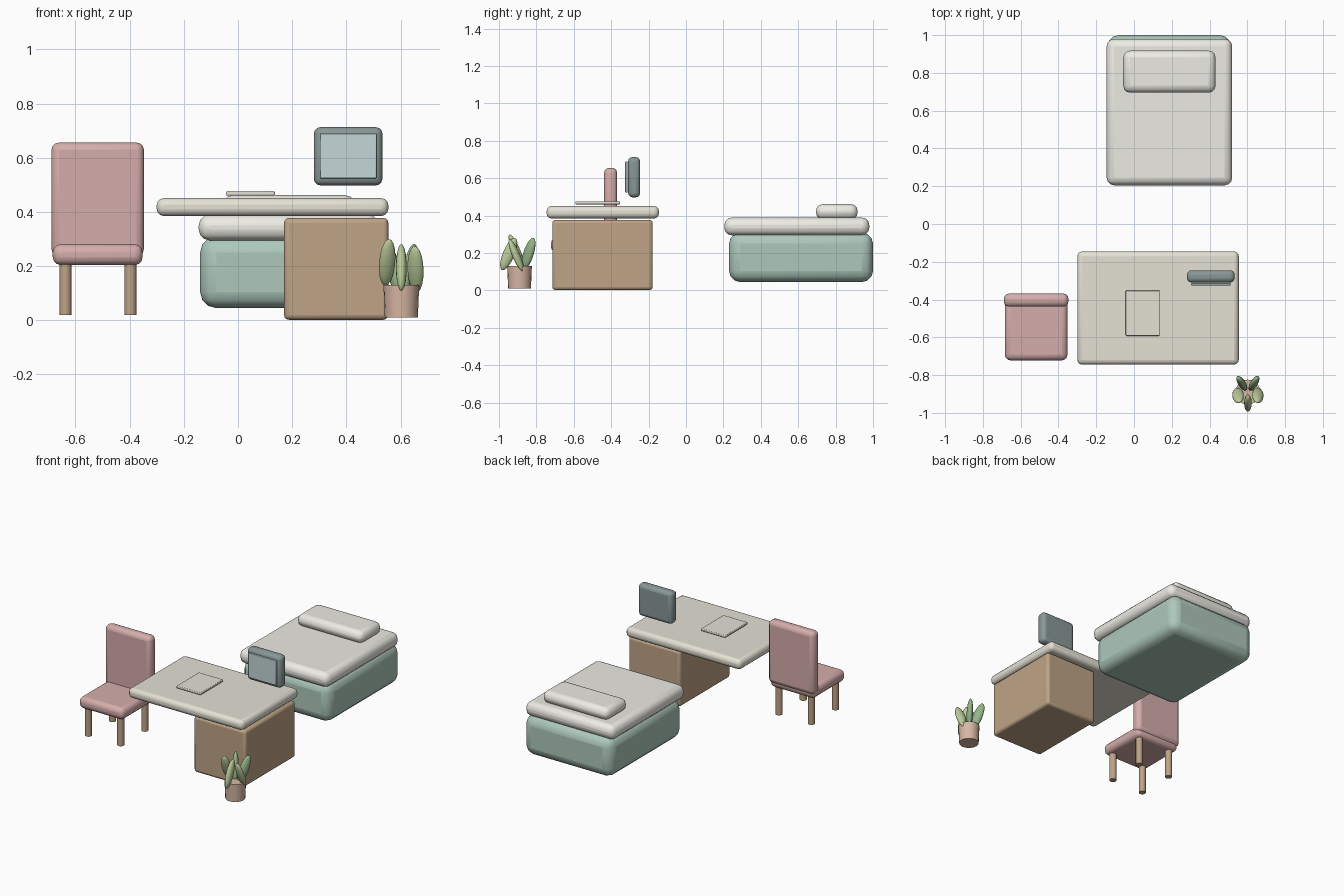
import bpy, math
from mathutils import Vector

if "Cube" in bpy.data.objects:
    bpy.data.objects.remove(bpy.data.objects["Cube"])


def material(name, rgb):
    m = bpy.data.materials.new(name)
    m.diffuse_color = (*rgb, 1)
    m.use_nodes = True
    m.node_tree.nodes["Principled BSDF"].inputs["Base Color"].default_value = m.diffuse_color
    return m


CREAM = material("cream", (0.78, 0.75, 0.66))
LINEN = material("linen", (0.84, 0.83, 0.77))
GREEN = material("sage", (0.42, 0.58, 0.50))
WOOD = material("wood", (0.52, 0.37, 0.24))
PINK = material("rose", (0.66, 0.42, 0.41))
DARK = material("slate", (0.25, 0.31, 0.31))
GLASS = material("screen_blue", (0.55, 0.68, 0.68))
CLAY = material("clay", (0.68, 0.47, 0.37))
LEAF = material("leaf", (0.50, 0.60, 0.33))
LEAF2 = material("deep_leaf", (0.30, 0.46, 0.25))


def finish(ob, name, mat):
    ob.name = name
    ob.data.materials.append(mat)
    bpy.ops.object.shade_smooth_by_angle(angle=math.radians(35))
    return ob


def box(name, x, y, z, mat, bevel=0.0, segments=3):
    """Rounded box from (min, max) ranges."""
    bpy.ops.mesh.primitive_cube_add(size=1)
    ob = bpy.context.object
    mid = Vector([(a + b) / 2 for a, b in (x, y, z)])
    dim = Vector([b - a for a, b in (x, y, z)])
    for v in ob.data.vertices:
        v.co = v.co * dim
    ob.location = mid
    finish(ob, name, mat)
    if bevel:
        mod = ob.modifiers.new("rounding", "BEVEL")
        mod.width, mod.segments = bevel, segments
    return ob


# Bed
box("bed_base", (-0.14, 0.515), (0.23, 1.0), (0.045, 0.31), GREEN, 0.06)
box("mattress", (-0.145, 0.52), (0.205, 0.98), (0.295, 0.39), LINEN, 0.04)
box("pillow", (-0.057, 0.432), (0.695, 0.918), (0.38, 0.462), LINEN, 0.037)

# Desk
box("desk_top", (-0.30, 0.555), (-0.745, -0.145), (0.385, 0.451), CREAM, 0.026)
box("desk_cabinet", (0.17, 0.555), (-0.715, -0.178), (0.002, 0.378), WOOD, 0.018)
box("paper", (-0.044, 0.136), (-0.592, -0.352), (0.461, 0.477), CREAM, 0.004, 2)

# Monitor
box("monitor", (0.28, 0.533), (-0.31, -0.245), (0.498, 0.713), DARK, 0.024)
box("monitor_screen", (0.302, 0.511), (-0.325, -0.313), (0.524, 0.690), GLASS, 0.003, 2)

# Chair
box("seat", (-0.684, -0.352), (-0.722, -0.38), (0.204, 0.281), PINK, 0.03)
box("chair_back", (-0.689, -0.347), (-0.438, -0.368), (0.236, 0.656), PINK, 0.028)
for sx, side in ((-1, "left"), (1, "right")):
    for sy, end in ((-1, "front"), (1, "back")):
        bpy.ops.mesh.primitive_cylinder_add(
            vertices=16, radius=0.022, depth=0.2,
            location=(-0.517 + sx * 0.12, -0.55 + sy * 0.128, 0.119))
        finish(bpy.context.object, f"chair_leg_{end}_{side}", WOOD)

# Plant pot
PX, PY = 0.603, -0.89
bpy.ops.mesh.primitive_cone_add(vertices=20, radius1=0.061, radius2=0.066,
                                depth=0.12, location=(PX, PY, 0.071))
finish(bpy.context.object, "plant_pot", CLAY)

# Leaves: angle, height, lean of the tip in x and y
leaves = [(54, 0.195, 0.20, 0.33), (126, 0.195, -0.20, 0.33), (198, 0.214, 0.08, -0.42),
          (270, 0.195, 0.0, 0.42), (342, 0.188, -0.03, -0.42)]
for i, (deg, z, lx, ly) in enumerate(leaves):
    a = math.radians(deg)
    bpy.ops.mesh.primitive_uv_sphere_add(segments=16, ring_count=10, radius=1)
    ob = bpy.context.object
    for v in ob.data.vertices:
        v.co = v.co * Vector((0.031, 0.02, 0.093))
    lean = Vector((0, 0, 1)).rotation_difference(Vector((lx, ly, 1)))
    spin = Vector((1, 0, 0)).rotation_difference(Vector((math.cos(a), math.sin(a), 0)))
    ob.rotation_mode = "QUATERNION"
    ob.rotation_quaternion = lean @ spin
    ob.location = (PX + 0.055 * math.cos(a), PY + 0.058 * math.sin(a), z)
    finish(ob, f"leaf_{i + 1}", LEAF2 if i < 2 else LEAF)
